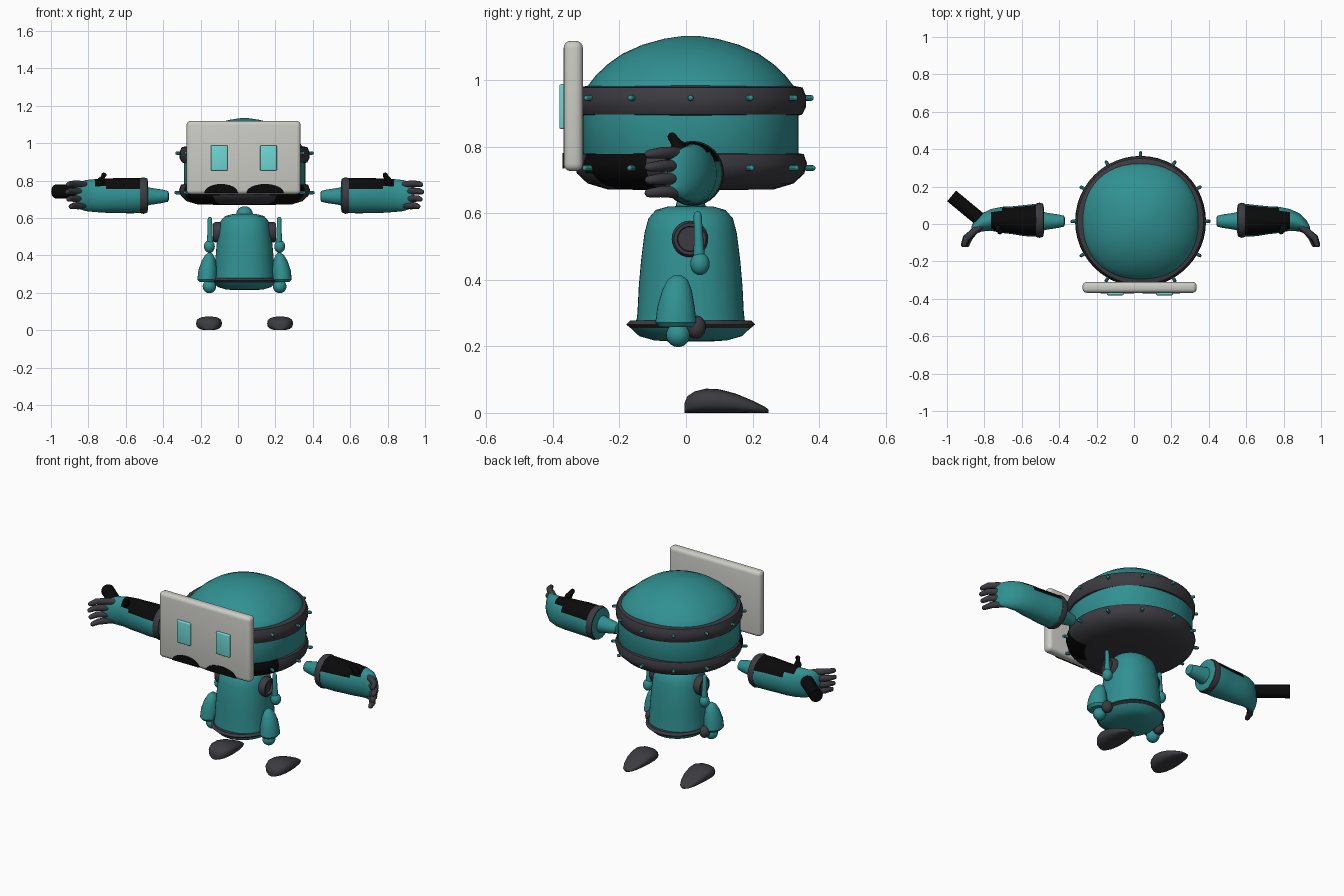
import bpy, bmesh
from math import cos, sin, pi, copysign
from mathutils import Vector as V

cube = bpy.data.objects.get("Cube")
if cube:
    bpy.data.objects.remove(cube)


def material(name, rgb):
    m = bpy.data.materials.new(name)
    m.use_nodes = True
    m.diffuse_color = (*rgb, 1)
    m.node_tree.nodes["Principled BSDF"].inputs["Base Color"].default_value = (*rgb, 1)
    return m


TEAL = material("teal", (.03, .28, .285))
DARK = material("dark grey", (.045, .044, .053))
BLACK = material("black", (.003, .003, .003))
SHELL = material("light grey", (.60, .60, .56))
EYE = material("light cyan", (.16, .68, .65))
CX, CY = .035, .014
made = []


def finish(name, bm, *mats):
    bmesh.ops.recalc_face_normals(bm, faces=bm.faces)
    me = bpy.data.meshes.new(name)
    bm.to_mesh(me)
    bm.free()
    for m in mats:
        me.materials.append(m)
    ob = bpy.data.objects.new(name, me)
    bpy.context.collection.objects.link(ob)
    made.append(ob)
    return ob


def loft(name, rings, *mats, seg=32, power=2):
    """Skin rings given as (centre, first axis, second axis), capped at both ends."""
    bm = bmesh.new()
    loops = []
    for c, u, v in rings:
        loop = []
        for i in range(seg):
            a = 2 * pi * i / seg
            ca, sa = [copysign(abs(t) ** (2 / power), t) for t in (cos(a), sin(a))]
            loop.append(bm.verts.new(V(c) + V(u) * ca + V(v) * sa))
        loops.append(loop)
    for a, b in zip(loops, loops[1:]):
        for i in range(seg):
            j = (i + 1) % seg
            bm.faces.new((a[i], a[j], b[j], b[i]))
    bm.faces.new(loops[0])
    bm.faces.new(loops[-1])
    return finish(name, bm, *mats)


def lathe(name, profile, *mats, at=(CX, CY), sx=1, seg=48, power=2):
    rings = [((*at, z), (r * sx, 0, 0), (0, r, 0)) for r, z in profile]
    return loft(name, rings, *mats, seg=seg, power=power)


def tube(name, points, radii, mat, seg=14):
    """Round tube through points, with rounded tip."""
    pts = [V(p) for p in points]
    radii = list(radii)
    d = (pts[-1] - pts[-2]).normalized()
    pts += [pts[-1] + d * radii[-1] * .6, pts[-1] + d * radii[-1] * .9]
    radii += [radii[-1] * .75, radii[-1] * .3]
    rings = []
    for i, p in enumerate(pts):
        t = (pts[min(i + 1, len(pts) - 1)] - pts[max(i - 1, 0)]).normalized()
        u = t.cross(V((0, 0, 1)) if abs(t.z) < .8 else V((1, 0, 0))).normalized()
        rings.append((p, u * radii[i], t.cross(u) * radii[i]))
    return loft(name, rings, mat, seg=seg)


def ball(name, at, scale, mat):
    bm = bmesh.new()
    bmesh.ops.create_uvsphere(bm, u_segments=20, v_segments=12, radius=1)
    bmesh.ops.scale(bm, vec=scale, verts=bm.verts)
    bmesh.ops.translate(bm, vec=at, verts=bm.verts)
    return finish(name, bm, mat)


def box(name, at, size, mat, bevel):
    bm = bmesh.new()
    bmesh.ops.create_cube(bm, size=1)
    bmesh.ops.scale(bm, vec=size, verts=bm.verts)
    bmesh.ops.translate(bm, vec=at, verts=bm.verts)
    bmesh.ops.bevel(bm, geom=bm.edges[:], offset=bevel, segments=4, profile=.5, affect='EDGES')
    return finish(name, bm, mat)


# Head: slightly squared dome, two bands, dark underside
lathe("head", [(.30, .72), (.325, .76), (.325, .93), (.308, .985), (.285, 1.015), (.25, 1.048),
               (.205, 1.08), (.145, 1.107), (.08, 1.125), (.02, 1.134)], TEAL, power=2.2)
lathe("upper_band", [(.30, .888), (.335, .897), (.347, .92), (.348, .95), (.337, .978), (.30, .986)], DARK)
low = lathe("lower_band", [(.10, .67), (.25, .672), (.31, .69), (.342, .72), (.35, .75),
                           (.34, .778), (.30, .786)], DARK, BLACK)
for f in low.data.polygons:
    c = f.center
    if c.y < -.1 and abs(c.x - CX) > .15 and c.z > .675:
        f.material_index = 1

# Studs around both bands
for label, z, r in (("upper", .947, .34), ("lower", .736, .345)):
    for k in range(12):
        if k != 9:
            a = k * pi / 6
            d = V((cos(a), sin(a), 0))
            p = V((CX, CY, z)) + d * r
            tube(label + "_band_stud", [p, p + d * .022], [.009, .009], TEAL, seg=8)

# Face panel, eyes and lower cheek patches
box("face_panel", (.03, -.339, .923), (.61, .058, .392), SHELL, .022)
for x in (-.10, .163):
    box("eye", (x, -.372, .921), (.09, .018, .135), EYE, .006)
for x, w in ((-.09, .09), (.145, .1)):
    bm = bmesh.new()
    arc = [bm.verts.new((x + w * cos(i * pi / 12), -.371, .735 + .047 * sin(i * pi / 12))) for i in range(13)]
    face = bm.faces.new(arc)
    ext = bmesh.ops.extrude_face_region(bm, geom=[face])["geom"]
    bmesh.ops.translate(bm, vec=(0, .006, 0), verts=[g for g in ext if isinstance(g, bmesh.types.BMVert)])
    finish("cheek_patch", bm, BLACK)

# Torso: bell body, dark skirt band, base and neck
lathe("torso", [(.165, .26), (.16, .30), (.156, .38), (.149, .46), (.139, .54), (.127, .585),
                (.105, .61), (.07, .62), (.02, .623)], TEAL, power=2.2)
lathe("torso_base", [(.05, .214), (.11, .218), (.155, .231), (.18, .255), (.18, .265)], TEAL, sx=.92)
lathe("skirt_band", [(.15, .255), (.182, .256), (.194, .266), (.182, .278), (.15, .279)], DARK, sx=.92)
ball("neck", (CX, CY, .618), (.045, .045, .045), TEAL)

# Forearm sections: x, y, half depth, half height
SECTIONS = [(.515, .02, .06, .07), (.52, .02, .083, .09), (.56, .02, .088, .094), (.62, .018, .083, .095),
            (.68, .02, .075, .093), (.74, .022, .07, .092), (.80, .022, .058, .088), (.85, .008, .048, .083),
            (.89, -.02, .037, .07), (.905, -.035, .02, .05)]

for side, s in (("left", 1), ("right", -1)):
    def P(x, y, z):
        return (CX + s * x, y, z)

    # Shoulder socket and upper arm pin
    loft(side + "_shoulder_socket", [(P(x, .012, .523), (0, r, 0), (0, 0, r)) for x, r in
                                     ((.10, .055), (.158, .055), (.168, .048), (.168, .038), (.152, .036))],
         DARK, seg=28)
    tube(side + "_upper_arm", [P(.185, .04, .45), P(.185, .038, .52), P(.185, .035, .595)],
         [.019, .014, .012], TEAL)
    ball(side + "_elbow_ball", P(.188, .042, .448), (.029, .029, .034), TEAL)

    # Hip shell and joints
    loft(side + "_hip", [(P(x, y, z), (rx, 0, 0), (0, ry, 0)) for x, y, z, rx, ry in
                         ((.20, -.03, .258, .04, .05), (.20, -.03, .272, .052, .062), (.197, -.03, .32, .05, .056),
                          (.192, -.027, .37, .038, .044), (.188, -.025, .40, .024, .03),
                          (.186, -.025, .415, .008, .01))], TEAL, seg=24)
    ball(side + "_hip_ball", P(.188, -.024, .234), (.036, .036, .036), TEAL)
    ball(side + "_hip_joint", P(.18, .03, .258), (.03, .03, .035), DARK)

    # Foot: thick at one end, tapering to the other, flat sole
    foot = [((P(.19, y, h / 2)), (w, 0, 0), (0, 0, h / 2)) for y, w, h in
            ((-.004, .02, .03), (.004, .04, .05), (.025, .058, .064), (.06, .069, .073), (.10, .069, .071),
             (.15, .062, .058), (.20, .048, .037), (.235, .03, .02), (.248, .01, .01))]
    loft(side + "_foot", foot, DARK, seg=24, power=2.6)

    # Forearm with a wrist cone, cuff and black upper guard
    loft(side + "_arm_cone", [(P(x, .015, .716), (0, r, 0), (0, 0, r)) for x, r in
                              ((.405, .018), (.41, .029), (.44, .036), (.50, .045), (.54, .055))], TEAL, seg=24)
    arm = loft(side + "_forearm", [(P(x, y, .72), (0, ry, 0), (0, 0, rz)) for x, y, ry, rz in SECTIONS],
               TEAL, BLACK, seg=32)
    for f in arm.data.polygons:
        x = s * (f.center.x - CX)
        if f.normal.z > .35 and .52 < x < .82 and f.center.y < .1 - max(0, x - .72) * .6:
            f.material_index = 1
    loft(side + "_cuff", [(P(x, .02, .72), (0, r, 0), (0, 0, r * 1.04)) for x, r in
                          ((.518, .07), (.522, .088), (.54, .094), (.558, .09), (.56, .07))], DARK, seg=32)

    # Hand: four fingers and a thumb
    for i, z in enumerate((.782, .743, .704, .665)):
        reach = (.015, .02, .012, 0)[i]
        tube(side + "_finger", [P(.84, .0, z * .9 + .072), P(.89, -.04, z), P(.915 + reach, -.075, z),
                                P(.928 + reach, -.112, z - .004)], [.018, .019, .017, .013], DARK)
    tube(side + "_thumb", [P(.77, -.005, .77), P(.765, -.025, .805), P(.752, -.042, .83)],
         [.022, .02, .014], BLACK)

# Rod on the back of the right hand
a, b = V((-.83, .03, .742)), V((-.975, .15, .742))
u = (b - a).cross(V((0, 0, 1))).normalized() * .037
loft("hand_rod", [(a, u, (0, 0, .037)), (b, u, (0, 0, .037))], BLACK, seg=20)

# Smooth shading with sharp edges kept
bpy.ops.object.select_all(action='DESELECT')
for ob in made:
    ob.select_set(True)
bpy.context.view_layer.objects.active = made[0]
bpy.ops.object.shade_smooth_by_angle(angle=.7)
